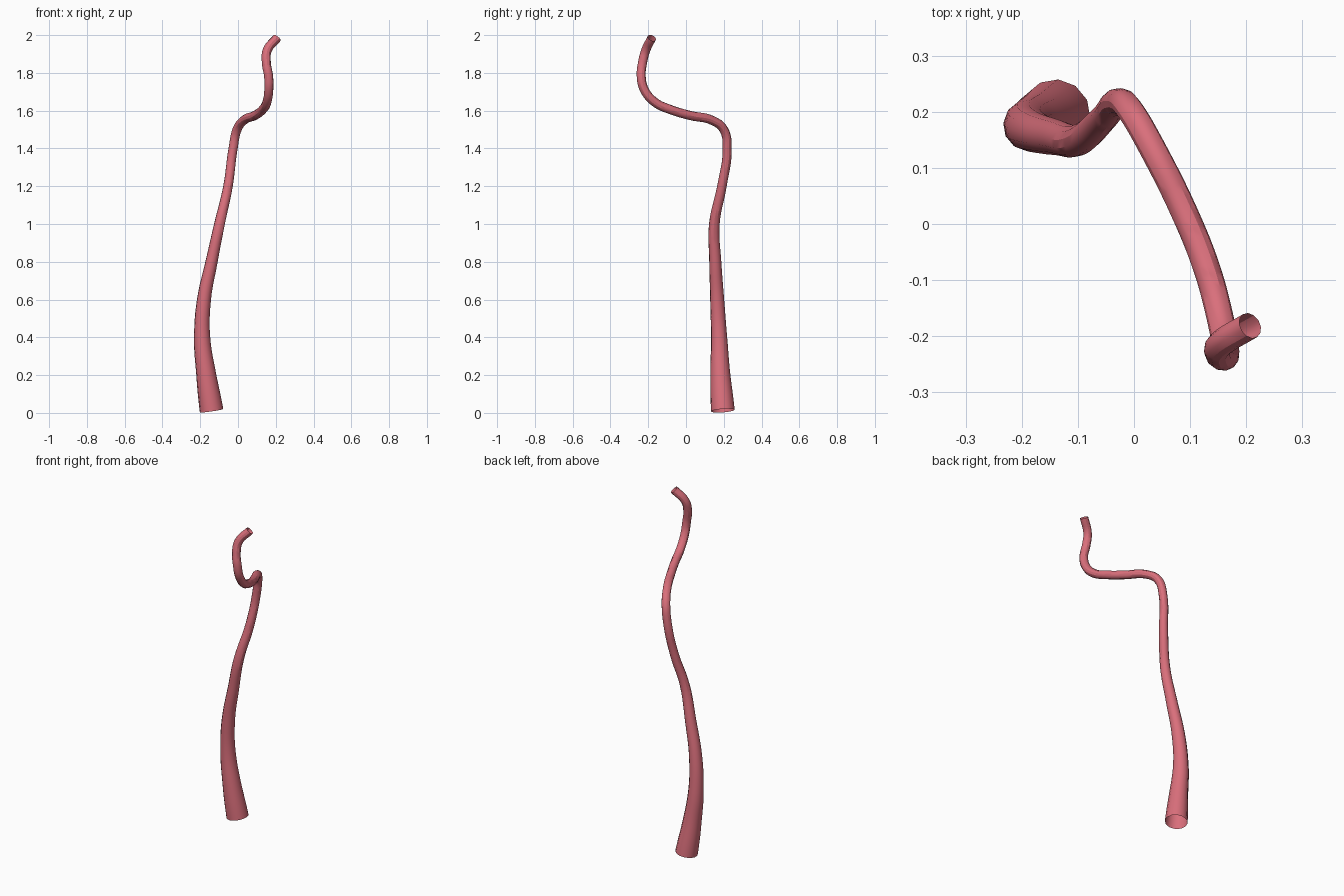
import bpy

cube = bpy.data.objects.get("Cube")
if cube:
    bpy.data.objects.remove(cube, do_unlink=True)

# Centre line of the stalk: x, y, z, radius
PATH = [
    (-0.14, 0.195, 0.012, 0.063),
    (-0.168, 0.182, 0.2, 0.053),
    (-0.19, 0.175, 0.4, 0.043),
    (-0.18, 0.165, 0.6, 0.037),
    (-0.14, 0.155, 0.8, 0.032),
    (-0.098, 0.15, 1.0, 0.028),
    (-0.053, 0.19, 1.2, 0.025),
    (-0.026, 0.218, 1.4, 0.024),
    (-0.005, 0.2, 1.5, 0.024),
    (0.03, 0.14, 1.548, 0.024),
    (0.09, 0.02, 1.575, 0.024),
    (0.13, -0.08, 1.605, 0.024),
    (0.153, -0.165, 1.645, 0.024),
    (0.163, -0.22, 1.71, 0.024),
    (0.162, -0.237, 1.78, 0.024),
    (0.15, -0.23, 1.855, 0.024),
    (0.155, -0.213, 1.92, 0.024),
    (0.207, -0.181, 1.985, 0.024),
]

# Open, tapered twelve-sided tube swept along a smooth path
curve = bpy.data.curves.new("stalk", "CURVE")
curve.dimensions = "3D"
curve.bevel_depth = 1.0
curve.bevel_resolution = 4
curve.use_fill_caps = False
curve.twist_mode = "MINIMUM"
spline = curve.splines.new("BEZIER")
spline.resolution_u = 6
spline.radius_interpolation = "CARDINAL"
spline.bezier_points.add(len(PATH) - 1)
for point, (x, y, z, radius) in zip(spline.bezier_points, PATH):
    point.co = (x, y, z)
    point.radius = radius
    point.handle_left_type = point.handle_right_type = "AUTO"

stalk = bpy.data.objects.new("stalk", curve)
bpy.context.collection.objects.link(stalk)

# Rosy red colour
color = (0.7, 0.16, 0.2, 1.0)
material = bpy.data.materials.new("rosy_red")
material.use_nodes = True
material.diffuse_color = color
material.node_tree.nodes["Principled BSDF"].inputs["Base Color"].default_value = color
curve.materials.append(material)

# Turn the sweep into a smooth mesh
bpy.ops.object.select_all(action="DESELECT")
stalk.select_set(True)
bpy.context.view_layer.objects.active = stalk
bpy.ops.object.convert(target="MESH")
bpy.ops.object.shade_smooth_by_angle()
